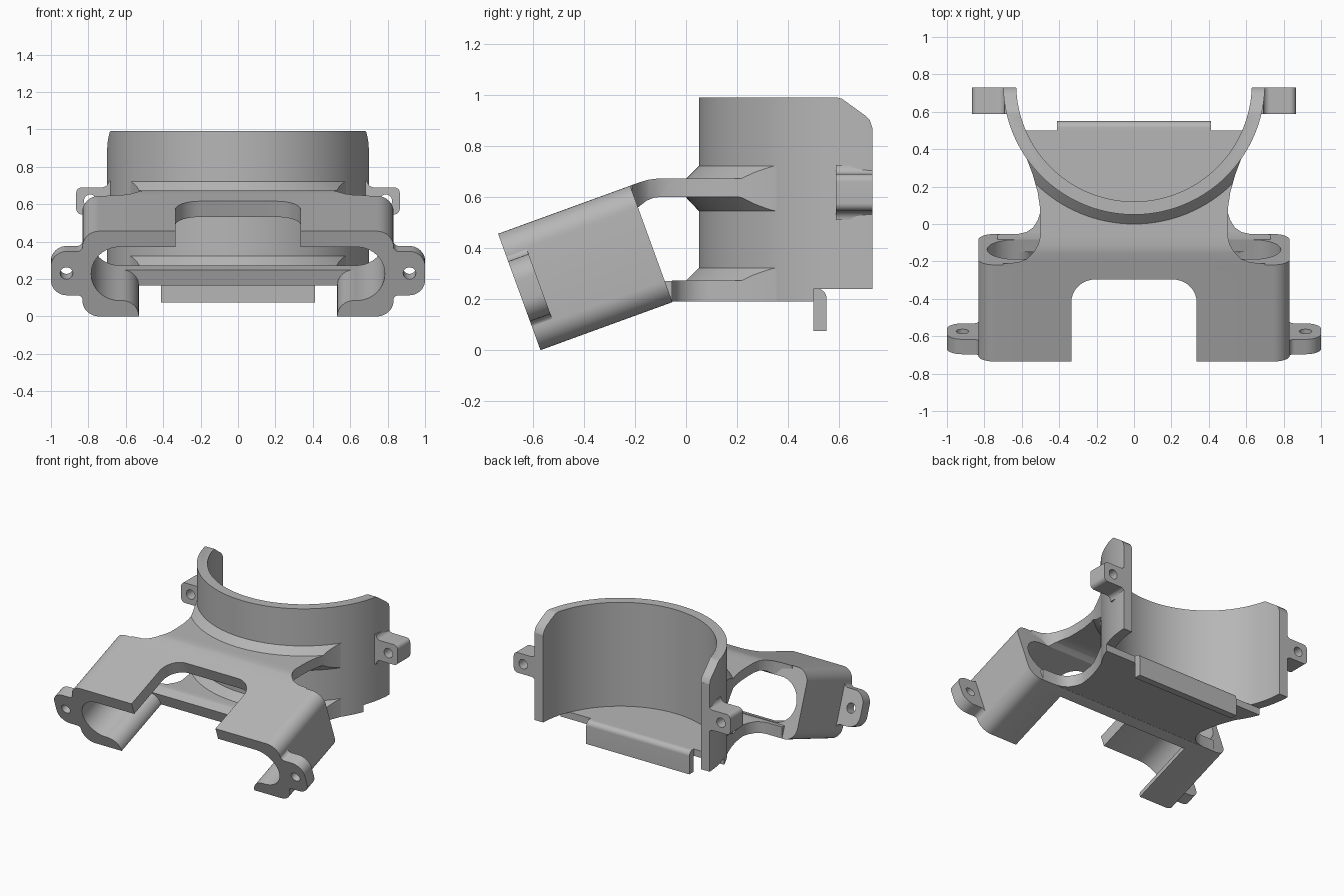
import bpy, bmesh
from math import sin, cos, pi, radians, sqrt
from mathutils import Matrix

if "Cube" in bpy.data.objects:
    bpy.data.objects.remove(bpy.data.objects["Cube"], do_unlink=True)

grey = bpy.data.materials.new("plain grey")
grey.use_nodes = True
grey.diffuse_color = (0.47, 0.47, 0.47, 1)
grey.node_tree.nodes["Principled BSDF"].inputs["Base Color"].default_value = grey.diffuse_color

CY = 0.75                      # ring centre in y
OUTER, INNER = 0.70, 0.63      # ring radii
TILT = Matrix.Translation((0, -0.57, 0)) @ Matrix.Rotation(radians(20), 4, 'X')
FLAT = Matrix.Identity(4)


def finish(name, bm, matrix=FLAT):
    bm.transform(matrix)
    bmesh.ops.recalc_face_normals(bm, faces=bm.faces)
    mesh = bpy.data.meshes.new(name)
    bm.to_mesh(mesh)
    bm.free()
    mesh.materials.append(grey)
    ob = bpy.data.objects.new(name, mesh)
    bpy.context.collection.objects.link(ob)
    return ob


def prism(name, pts, axis, lo, hi, matrix=FLAT):
    """Extrude a 2D outline along an axis."""
    place = {'X': lambda a, b: (lo, a, b), 'Y': lambda a, b: (a, lo, b), 'Z': lambda a, b: (a, b, lo)}[axis]
    bm = bmesh.new()
    face = bm.faces.new([bm.verts.new(place(a, b)) for a, b in pts])
    ext = bmesh.ops.extrude_face_region(bm, geom=[face])
    step = [hi - lo if axis == k else 0 for k in 'XYZ']
    bmesh.ops.translate(bm, vec=step, verts=[v for v in ext["geom"] if isinstance(v, bmesh.types.BMVert)])
    return finish(name, bm, matrix)


def lathe(name, profile, n=128):
    """Closed solid of revolution about the ring axis."""
    bm = bmesh.new()
    rings = [[bm.verts.new((r * cos(2 * pi * i / n), CY + r * sin(2 * pi * i / n), z)) for i in range(n)]
             for r, z in profile]
    for a, b in zip(rings, rings[1:]):
        for i in range(n):
            j = (i + 1) % n
            bm.faces.new((a[i], a[j], b[j], b[i]))
    bm.faces.new(rings[0])
    bm.faces.new(rings[-1])
    return finish(name, bm)


def boolean(ob, cutter, op='DIFFERENCE'):
    mod = ob.modifiers.new(op, 'BOOLEAN')
    mod.operation, mod.object, mod.solver = op, cutter, 'EXACT'
    bpy.context.view_layer.objects.active = ob
    bpy.ops.object.modifier_apply(modifier=mod.name)
    bpy.data.objects.remove(cutter, do_unlink=True)


def arc(cx, cy, r, a0, a1, n=10):
    return [(cx + r * cos(radians(a0 + (a1 - a0) * i / n)), cy + r * sin(radians(a0 + (a1 - a0) * i / n)))
            for i in range(n + 1)]


def rounded(x0, x1, y0, y1, r):
    return (arc(x1 - r, y0 + r, r, -90, 0) + arc(x1 - r, y1 - r, r, 0, 90)
            + arc(x0 + r, y1 - r, r, 90, 180) + arc(x0 + r, y0 + r, r, 180, 270))


def rect(x0, x1, y0, y1):
    return [(x0, y0), (x1, y0), (x1, y1), (x0, y1)]


def mirrored(half):
    return half + [(-x, y) for x, y in reversed(half)]


# Half-ring wall, with clipped rear corners and raised rear lower edge
wall = prism("half_ring_wall", arc(0, CY, OUTER, 181.6, 358.4, 72) + arc(0, CY, INNER, 358.2, 181.8, 72),
             'Z', 0.19, 0.99)
boolean(wall, prism("cut", [(0.59, 1.1), (0.59, 0.99), (0.61, 0.985), (0.70, 0.92), (0.72, 0.90),
                            (0.73, 0.87), (0.80, 0.87), (0.80, 1.1)], 'X', -1, 1))
boolean(wall, prism("cut", rect(0.50, 0.9, 0.1, 0.24), 'X', -1, 1))

# Floor inside the ring and the hooked lip behind it
reach = 21.0
prism("ring_floor", arc(0, CY, OUTER - 0.002, 180 + reach, 360 - reach, 72), 'Z', 0.19, 0.24)
prism("rear_lip", [(0.49, 0.19), (0.50, 0.19), (0.50, 0.075), (0.55, 0.075)]
      + arc(0.515, 0.205, 0.035, 0, 90) + [(0.49, 0.24)], 'X', -0.412, 0.412)

# Necks: waisted plates with a bevelled collar against the ring
waist = [(0.60, 0.40), (0.57, 0.34), (0.54, 0.26), (0.515, 0.17), (0.503, 0.09)]
top_flare = [(0.50, 0.02), (0.50, -0.06), (0.512, -0.11), (0.535, -0.15), (0.57, -0.185), (0.62, -0.205),
             (0.70, -0.212), (0.70, -0.30)]
low_flare = [(0.502, 0.06), (0.515, 0.02), (0.54, -0.02), (0.575, -0.043), (0.62, -0.053),
             (0.73, -0.055), (0.73, -0.12)]


def neck(name, flare, side_profile, collar_profile):
    outline = mirrored(waist + flare)
    for part, solid in (("plate", prism(name + "_plate", side_profile, 'X', -0.9, 0.9)),
                        ("collar", lathe(name + "_collar", collar_profile))):
        boolean(solid, prism("cut", outline, 'Z', 0, 1), 'INTERSECT')
        boolean(solid, lathe("cut", [(0.66, 0.24 if name == "lower_neck" else 0), (0.66, 1.2)]))


neck("upper_neck", top_flare,
     [(0.45, 0.672), (-0.11, 0.672), (-0.145, 0.668), (-0.18, 0.658), (-0.219, 0.644), (-0.24, 0.636),
      (-0.21, 0.552), (-0.188, 0.559), (-0.155, 0.585), (-0.125, 0.597), (-0.10, 0.60), (0.45, 0.60)],
     [(0.70, 0.545), (0.75, 0.598), (0.75, 0.672), (0.70, 0.722)])
neck("lower_neck", low_flare,
     [(0.45, 0.272), (-0.05, 0.272), (-0.084, 0.27), (-0.10, 0.265), (-0.075, 0.183), (-0.053, 0.19), (0.45, 0.19)],
     [(0.75, 0.19), (0.75, 0.272), (0.70, 0.322)])

# Tilted sleeve: rounded tube, open at both ends, notched above and below
LENGTH, HEIGHT, SKIN = 0.55, 0.485, 0.09
sleeve = prism("tilted_sleeve", rounded(-0.832, 0.832, 0, HEIGHT, 0.09), 'Y', 0, LENGTH, TILT)
boolean(sleeve, prism("cut", rounded(-0.785, 0.785, SKIN, HEIGHT - SKIN, 0.152), 'Y', -0.1, 0.7, TILT))
boolean(sleeve, prism("cut", rounded(-0.335, 0.335, -0.5, 0.468, 0.13), 'Z', 0.25, 0.6, TILT))
boolean(sleeve, prism("cut", mirrored([(0.53, -0.1)] + arc(0.62, 0, SKIN, 180, 90) + [(0.62, 0.2)]),
                      'Y', -0.1, 0.48, TILT))


# Screw ears: rounded tab blended into the body, with a through hole
def ear(name, side, x0, x1, z0, z1, r, fillet, y0, y1, hole, matrix=FLAT):
    f = fillet
    pts = ([(x0 - 0.03, z0 - f)] + arc(x0 + f, z0 - f, f, 180, 90) + arc(x1 - r, z0 + r, r, -90, 0)
           + arc(x1 - r, z1 - r, r, 0, 90) + arc(x0 + f, z1 + f, f, 270, 180) + [(x0 - 0.03, z1 + f)])
    tab = prism(name, [(side * x, z) for x, z in pts], 'Y', y0, y1, matrix)
    centre = (side * hole, (z0 + z1) / 2)
    boolean(tab, prism("cut", arc(*centre, 0.034, 0, 345, 23), 'Y', y0 - 0.1, y1 + 0.1, matrix))


for label, side in (("left", 1), ("right", -1)):
    ear(label + "_ring_ear", side, 0.692, 0.865, 0.545, 0.69, 0.03, 0.035, 0.587, 0.73, 0.79)
    ear(label + "_sleeve_ear", side, 0.83, 1.0, 0.12, 0.37, 0.085, 0.03, 0, 0.085, 0.917, TILT)

# Smooth shading with crisp edges
bpy.ops.object.select_all(action='DESELECT')
for ob in bpy.context.scene.objects:
    if ob.type == 'MESH':
        ob.select_set(True)
        bpy.context.view_layer.objects.active = ob
bpy.ops.object.shade_smooth_by_angle(angle=radians(30))
